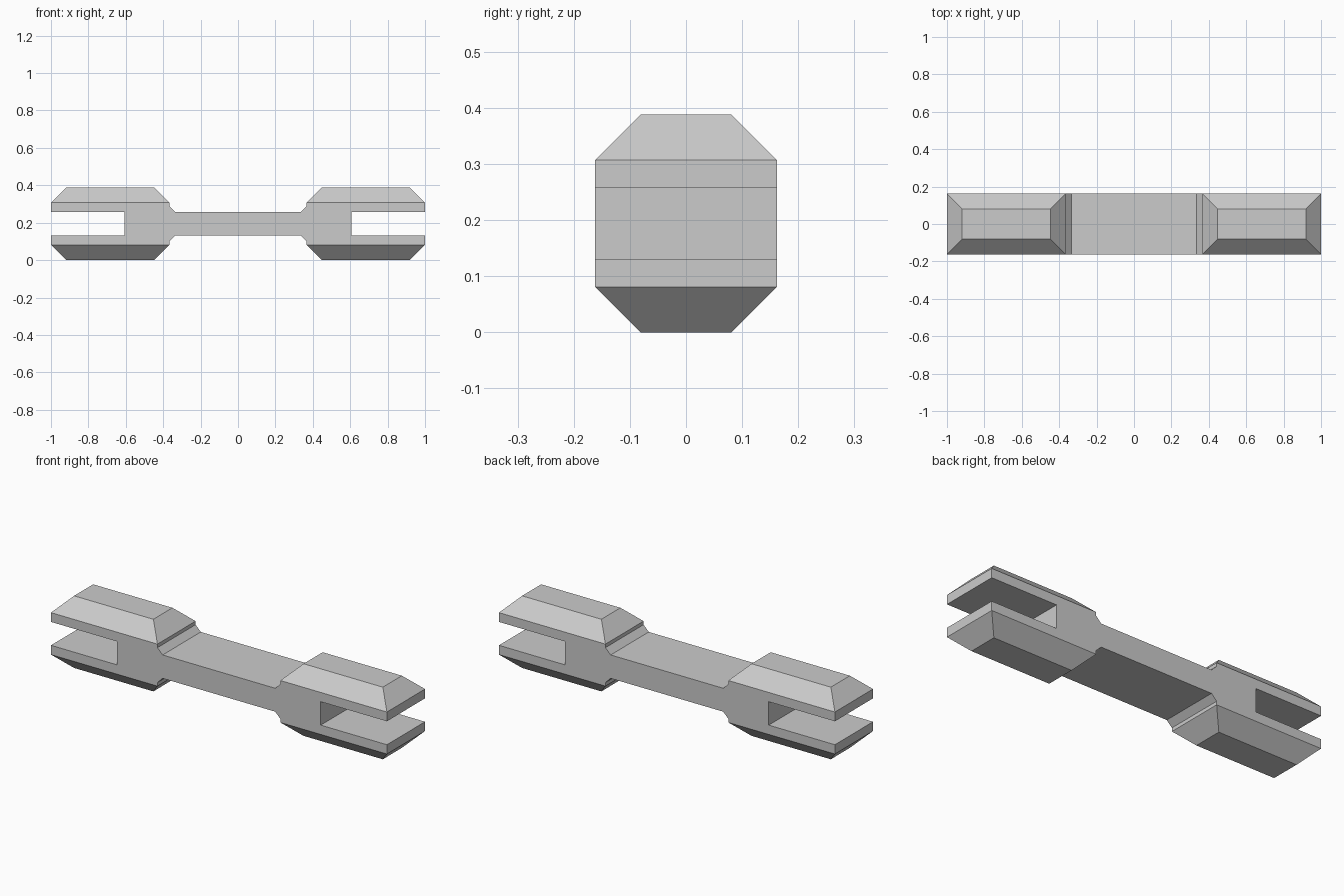
import bpy, bmesh
from mathutils import Vector

if "Cube" in bpy.data.objects:
    bpy.data.objects.remove(bpy.data.objects["Cube"], do_unlink=True)

# Plain grey metal
grey = bpy.data.materials.new("grey_metal")
grey.use_nodes = True
colour = (0.6, 0.6, 0.6, 1)
grey.diffuse_color = colour
grey.node_tree.nodes["Principled BSDF"].inputs["Base Color"].default_value = colour

HALF_DEPTH, MID_Z = 0.162, 0.194
PAD_RISE, PAD_INSET = 0.081, 0.081

# Upper right quarter of the side outline, heights from the centre line:
# bar, flared neck, pad shoulder, fork tip, slot
quarter = [(0.335, 0.063), (0.366, 0.094), (0.366, 0.113),
           (1.0, 0.113), (1.0, 0.063), (0.606, 0.063)]
right = quarter + [(x, -z) for x, z in reversed(quarter)]
outline = right + [(-x, -z) for x, z in right]

# Link body: outline extruded through its depth
bm = bmesh.new()
side = bm.faces.new([bm.verts.new((x, -HALF_DEPTH, MID_Z + z)) for x, z in outline])
result = bmesh.ops.extrude_face_region(bm, geom=[side], use_keep_orig=True)
back = [v for v in result["geom"] if isinstance(v, bmesh.types.BMVert)]
bmesh.ops.translate(bm, verts=back, vec=(0, 2 * HALF_DEPTH, 0))
bmesh.ops.recalc_face_normals(bm, faces=bm.faces)

# Bevelled pads: raise the outer jaw faces and draw their corners inward
pads = [f for f in bm.faces
        if abs(f.normal.z) > 0.9 and abs(f.calc_center_median().z - MID_Z) > 0.1]
for pad in pads:
    up = Vector((0, 0, PAD_RISE if pad.normal.z > 0 else -PAD_RISE))
    centre = pad.calc_center_median()
    cap = bmesh.ops.extrude_discrete_faces(bm, faces=[pad])["faces"][0]
    for v in cap.verts:
        for axis in (0, 1):
            v.co[axis] += PAD_INSET if v.co[axis] < centre[axis] else -PAD_INSET
        v.co += up

bmesh.ops.recalc_face_normals(bm, faces=bm.faces)
mesh = bpy.data.meshes.new("forked_link")
bm.to_mesh(mesh)
bm.free()
mesh.materials.append(grey)
bpy.context.collection.objects.link(bpy.data.objects.new("forked_link", mesh))
